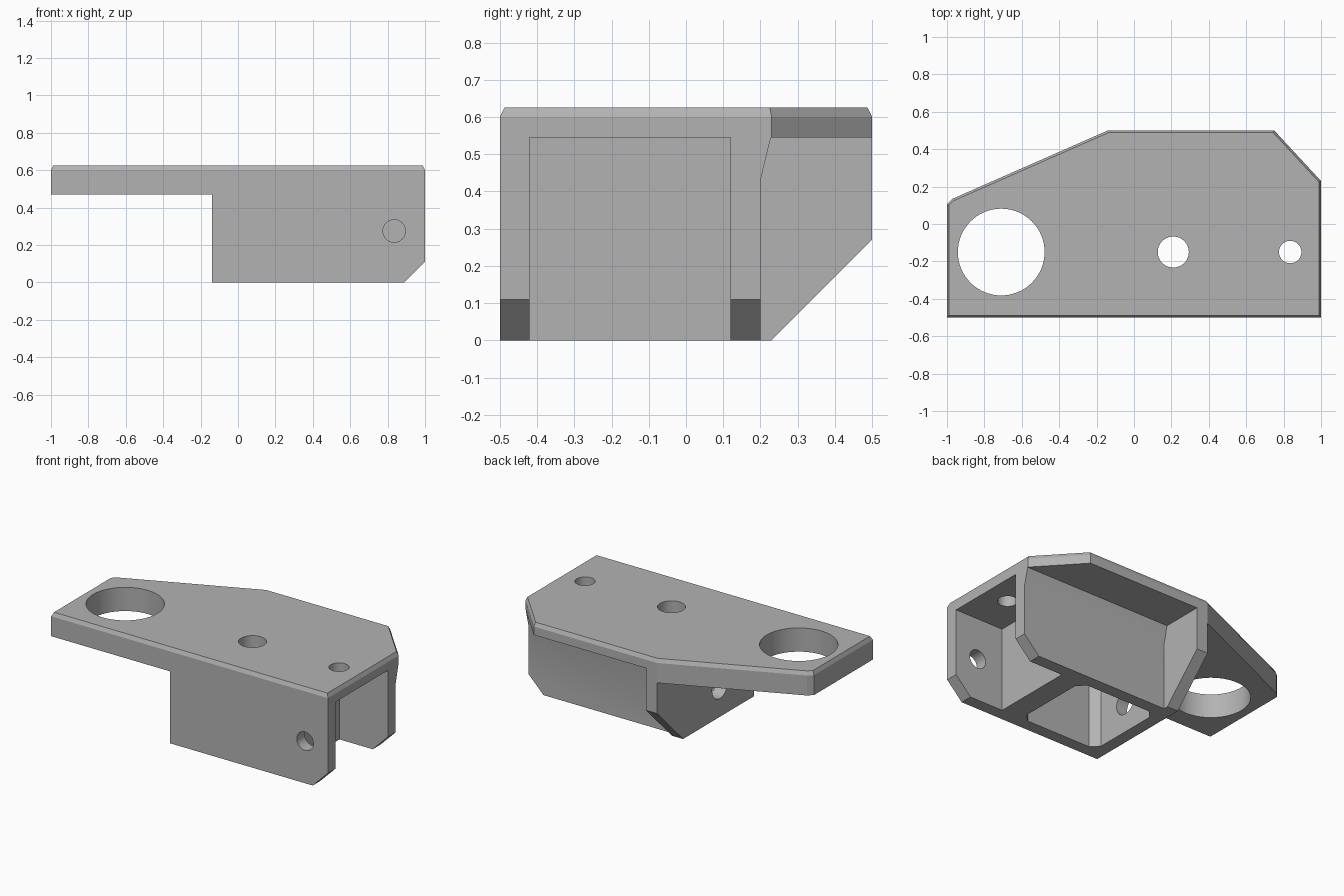
import bpy, bmesh, math
from mathutils import Vector

cube = bpy.data.objects.get("Cube")
if cube:
    bpy.data.objects.remove(cube, do_unlink=True)

grey = bpy.data.materials.new("plain_grey")
grey.use_nodes = True
colour = (0.45, 0.45, 0.45, 1)
grey.diffuse_color = colour
grey.node_tree.nodes["Principled BSDF"].inputs["Base Color"].default_value = colour


def solid(name, rings):
    """Closed solid lofted through equal-length rings of points."""
    bm = bmesh.new()
    loops = [[bm.verts.new(p) for p in ring] for ring in rings]
    n = len(loops[0])
    bm.faces.new(loops[0])
    bm.faces.new(loops[-1])
    for a, b in zip(loops, loops[1:]):
        for i in range(n):
            j = (i + 1) % n
            bm.faces.new((a[i], a[j], b[j], b[i]))
    bmesh.ops.recalc_face_normals(bm, faces=bm.faces)
    mesh = bpy.data.meshes.new(name)
    bm.to_mesh(mesh)
    bm.free()
    mesh.materials.append(grey)
    ob = bpy.data.objects.new(name, mesh)
    bpy.context.collection.objects.link(ob)
    return ob


def prism(name, profile, axis, lo, hi):
    """Extrude a 2D profile along an axis; the profile uses the other two in order."""
    def place(p, t):
        q = list(p)
        q.insert(axis, t)
        return q
    return solid(name, [[place(p, t) for p in profile] for t in (lo, hi)])


def circle(a, b, r, n=48):
    return [(a + r * math.cos(i * math.tau / n), b + r * math.sin(i * math.tau / n)) for i in range(n)]


def rect(a0, b0, a1, b1):
    return [(a0, b0), (a1, b0), (a1, b1), (a0, b1)]


def inset(points, d):
    """Move every edge of a counter-clockwise outline inward by d."""
    out = []
    for i, p in enumerate(points):
        p = Vector(p)
        e1 = (p - Vector(points[i - 1])).normalized()
        e2 = (Vector(points[(i + 1) % len(points)]) - p).normalized()
        n1, n2 = Vector((-e1.y, e1.x)), Vector((-e2.y, e2.x))
        out.append(p + (n1 + n2) * d / (1 + n1.dot(n2)))
    return out


# Full outline with a chamfered top edge
outline = [(-1, -0.5), (1, -0.5), (1, 0.23), (0.75, 0.5),
           (-0.14, 0.5), (-0.97, 0.135), (-1, 0.105)]
top = inset(outline, 0.012)
body = solid("bracket_body", [[(x, y, z) for x, y in ring]
                              for ring, z in ((outline, 0), (outline, 0.6), (top, 0.625))])

# Pocket outline with bevelled corners
c = 0.05
x0, x1, y0, y1 = -0.06, 0.505, -0.42, 0.12
pocket = [(x0 + c, y0), (x1 - c, y0), (x1, y0 + c), (x1, y1 - c),
          (x1 - c, y1), (x0 + c, y1), (x0, y1 - c), (x0, y0 + c)]

cutters = [
    # Space below the arm
    prism("arm_clearance", rect(-2, -1, -0.14, 0.47), 1, -1, 1),
    # Space under the rear flange, beside the gusset
    prism("flange_clearance", [(0.2, -1), (0.2, 0.43), (0.228, 0.545), (1, 0.545), (1, -1)], 0, -0.06, 2),
    # Sloping gusset underside
    prism("gusset_slope", [(0.13, -0.1), (0.83, 0.6), (0.83, -0.1)], 0, -0.3, -0.03),
    # Cut lower corners of the side walls
    prism("wall_corner", [(0.79, -0.1), (1.2, -0.1), (1.2, 0.31)], 1, -1, 1),
    # Open channel and closed pocket
    prism("channel", rect(0.65, -0.42, 2, 0.12), 2, -1, 0.545),
    prism("pocket", pocket, 2, -1, 0.545),
    # Round holes
    prism("large_hole", circle(-0.71, -0.15, 0.232, 64), 2, -1, 1),
    prism("middle_hole", circle(0.21, -0.15, 0.083), 2, 0.4, 1),
    prism("small_hole", circle(0.835, -0.15, 0.06), 2, 0.4, 1),
    prism("front_wall_hole", circle(0.835, 0.275, 0.06), 1, -1, -0.3),
    prism("end_wall_hole", circle(-0.15, 0.2, 0.08), 0, -0.3, 0.1),
]

for cutter in cutters:
    cutter.hide_render = True
    mod = body.modifiers.new(cutter.name, "BOOLEAN")
    mod.operation = "DIFFERENCE"
    mod.solver = "EXACT"
    mod.object = cutter

# Apply the cuts and discard the cutters
bpy.ops.object.select_all(action="DESELECT")
body.select_set(True)
bpy.context.view_layer.objects.active = body
for mod in list(body.modifiers):
    bpy.ops.object.modifier_apply(modifier=mod.name)
for cutter in cutters:
    bpy.data.objects.remove(cutter, do_unlink=True)
bpy.ops.object.shade_smooth_by_angle(angle=math.radians(20))
